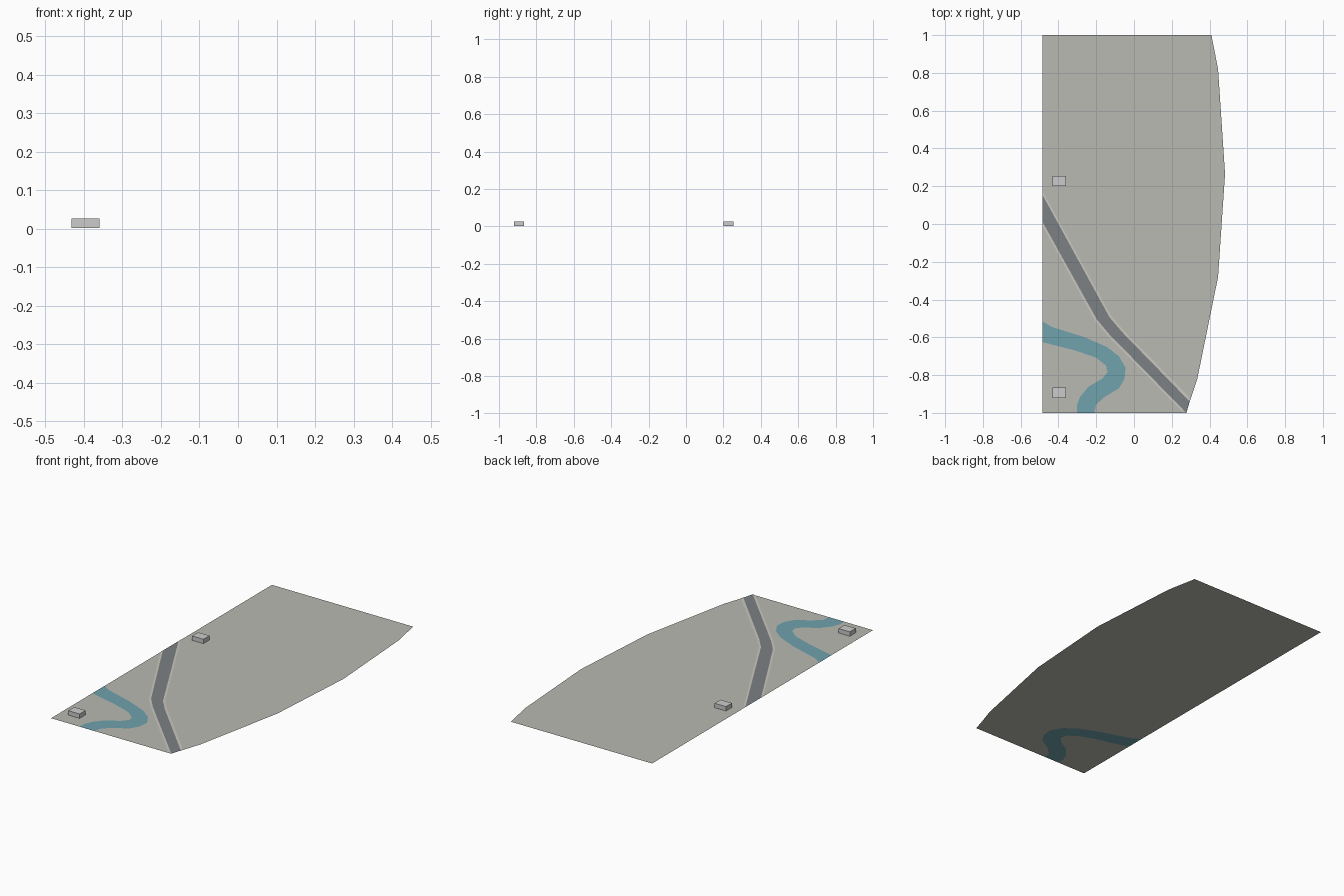
import bpy, bmesh

if "Cube" in bpy.data.objects:
    bpy.data.objects.remove(bpy.data.objects["Cube"])


def material(name, rgb):
    m = bpy.data.materials.new(name)
    m.diffuse_color = (*rgb, 1)
    m.use_nodes = True
    m.node_tree.nodes["Principled BSDF"].inputs["Base Color"].default_value = m.diffuse_color
    return m


def make(name, polys, mat=None):
    """Flat mesh from a list of 3D polygons."""
    bm = bmesh.new()
    for p in polys:
        bm.faces.new([bm.verts.new(v) for v in p])
    bmesh.ops.remove_doubles(bm, verts=bm.verts, dist=1e-5)
    for f in bm.faces:
        f.normal_update()
        if f.normal.z < 0:
            f.normal_flip()
    me = bpy.data.meshes.new(name)
    bm.to_mesh(me)
    bm.free()
    if mat:
        me.materials.append(mat)
    ob = bpy.data.objects.new(name, me)
    bpy.context.collection.objects.link(ob)
    return ob


def at(points, z):
    return [(x, y, z) for x, y in points]


def strip(name, a, b, z, mat):
    """Band of quads between two edges with equal point counts."""
    a, b = at(a, z), at(b, z)
    return make(name, [[b[i], b[i + 1], a[i + 1], a[i]] for i in range(len(a) - 1)], mat)


water = material("water", (0.16, 0.36, 0.42))
asphalt = material("asphalt", (0.2, 0.22, 0.235))
kerb = material("kerb_stone", (0.6, 0.57, 0.52))
soil = material("soil", (0.49, 0.49, 0.45))

L = -0.485
# river banks, from the left border round to the front border
outer = [(L, -0.515), (-0.435, -0.545), (-0.26, -0.60), (-0.145, -0.65), (-0.08, -0.70),
         (-0.045, -0.76), (-0.05, -0.82), (-0.08, -0.87), (-0.155, -0.915), (-0.20, -0.955), (-0.21, -1)]
inner = [(L, -0.625), (-0.42, -0.642), (-0.31, -0.67), (-0.20, -0.708), (-0.148, -0.75),
         (-0.14, -0.785), (-0.17, -0.82), (-0.24, -0.86), (-0.285, -0.915), (-0.303, -0.96), (-0.303, -1)]
strip("river", outer, inner, 0, water)

# ground on both sides of the river
rim = [(0.275, -1), (0.335, -0.82), (0.445, -0.28), (0.482, 0.265), (0.445, 0.82), (0.41, 1), (L, 1)]
make("ground", [at(outer + rim, 0), at(inner + [(L, -1)], 0)], soil)

# road with kerbs along both sides
upper = [(L, 0.155), (-0.13, -0.493), (-0.065, -0.57), (0.295, -0.94)]
lower = [(L, 0.012), (-0.197, -0.505), (-0.13, -0.585), (0.277, -1)]
strip("road", upper, lower, 0.001, asphalt)
up_out = [(L, 0.175), (-0.122, -0.485), (-0.057, -0.562), (0.3, -0.925)]
low_out = [(L, -0.008), (-0.205, -0.513), (-0.138, -0.593), (0.262, -1)]
strip("kerb_upper", up_out, upper, 0.001, kerb)
strip("kerb_lower", lower, low_out, 0.001, kerb)

# two small block buildings
for i, y in enumerate((0.228, -0.893)):
    bpy.ops.mesh.primitive_cube_add(size=1, location=(-0.396, y, 0.0145))
    ob = bpy.context.object
    ob.name = f"building_{i + 1}"
    ob.scale = (0.072, 0.054, 0.025)
